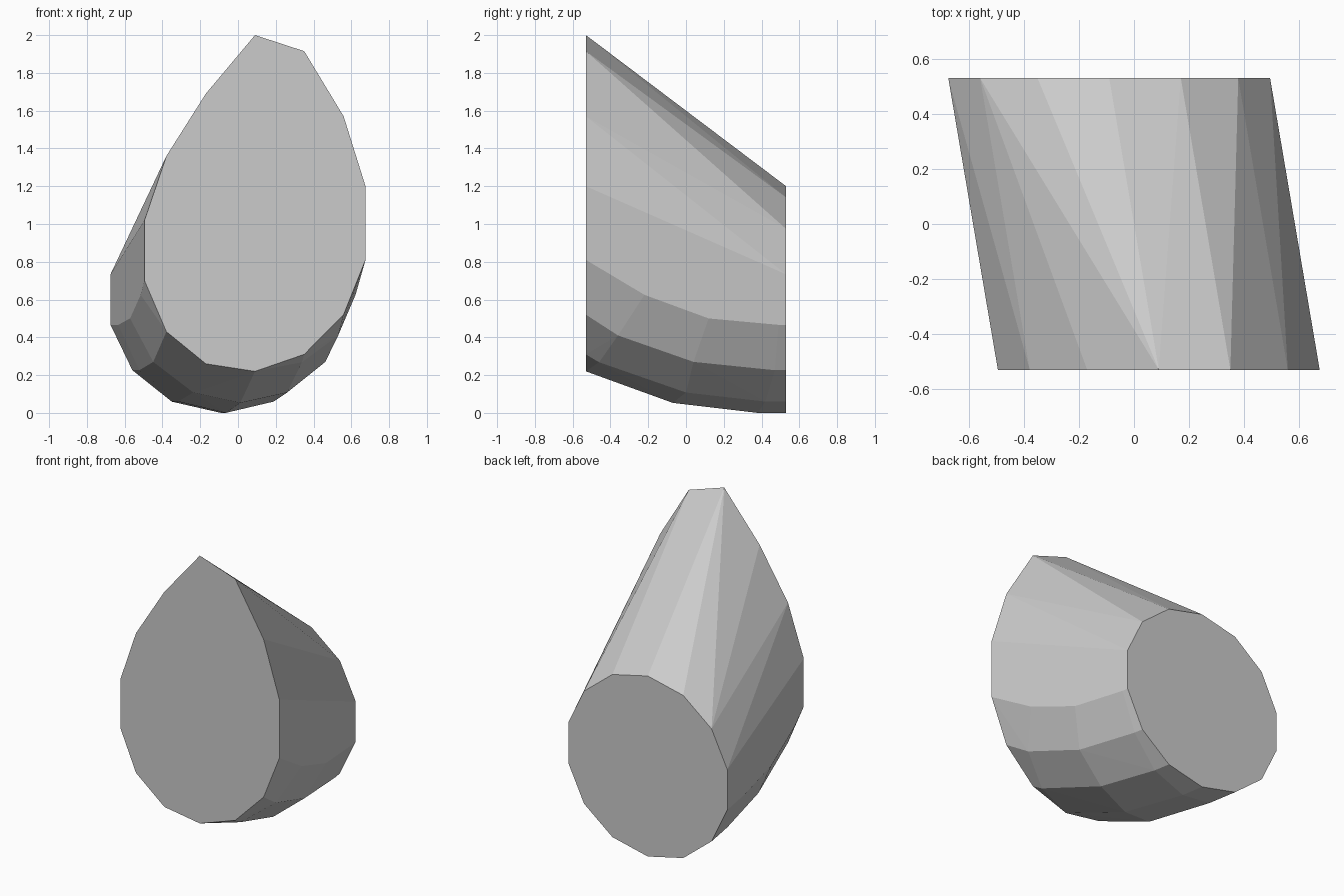
import bpy, bmesh, math

if "Cube" in bpy.data.objects:
    bpy.data.objects.remove(bpy.data.objects["Cube"])

SIDES, R, HALF = 14, 0.6, 0.53

# Lateral drift of the tube: every lengthwise edge leans the same way in x
def point(offset, y, z):
    return (offset - 0.17 * y, y, z)

def off(k):
    return R * math.sin(2 * math.pi * k / SIDES)

pts = []

# Back end: regular 14-sided ring standing on the ground
for k in range(SIDES):
    pts.append(point(off(k), HALF, R - R * math.cos(2 * math.pi * k / SIDES)))

# Front end: taller slanted cut, heights going round from the bottom via +x
front_z = [0.22, 0.31, 0.52, 0.81, 1.20, 1.57, 1.915, 2.0,
           1.69, 1.36, 1.02, 0.70, 0.43, 0.26]
for k, z in enumerate(front_z):
    pts.append(point(off(k), -HALF, z))

# Curved underside: (y, z) bend points along each lower lengthwise edge
bends = {
    3: [(-0.22, 0.625), (0.12, 0.50), (0.49, 0.466)],
    2: [(-0.36, 0.41), (0.04, 0.27), (0.47, 0.226)],
    1: [(-0.46, 0.268), (0.0, 0.108), (0.42, 0.06)],
    0: [(-0.07, 0.053), (0.38, 0.0)],
    -1: [(-0.14, 0.108), (0.33, 0.06)],
    -2: [(-0.12, 0.27), (0.31, 0.226)],
    -3: [(-0.41, 0.625), (-0.08, 0.50), (0.29, 0.466)],
}
for k, row in bends.items():
    pts += [point(off(k), y, z) for y, z in row]

# Wrap everything in a convex skin and merge the flat end caps
bm = bmesh.new()
for p in pts:
    bm.verts.new(p)
bmesh.ops.convex_hull(bm, input=bm.verts[:])
bmesh.ops.delete(bm, geom=[v for v in bm.verts if not v.link_faces], context='VERTS')
bmesh.ops.dissolve_limit(bm, angle_limit=math.radians(1), verts=bm.verts[:], edges=bm.edges[:])
bmesh.ops.recalc_face_normals(bm, faces=bm.faces[:])

mesh = bpy.data.meshes.new("bent_hull")
bm.to_mesh(mesh)
bm.free()

grey = bpy.data.materials.new("light grey")
grey.diffuse_color = (0.6, 0.6, 0.6, 1)
grey.use_nodes = True
grey.node_tree.nodes["Principled BSDF"].inputs["Base Color"].default_value = grey.diffuse_color
mesh.materials.append(grey)
body = bpy.data.objects.new("bent_hull", mesh)
bpy.context.collection.objects.link(body)
